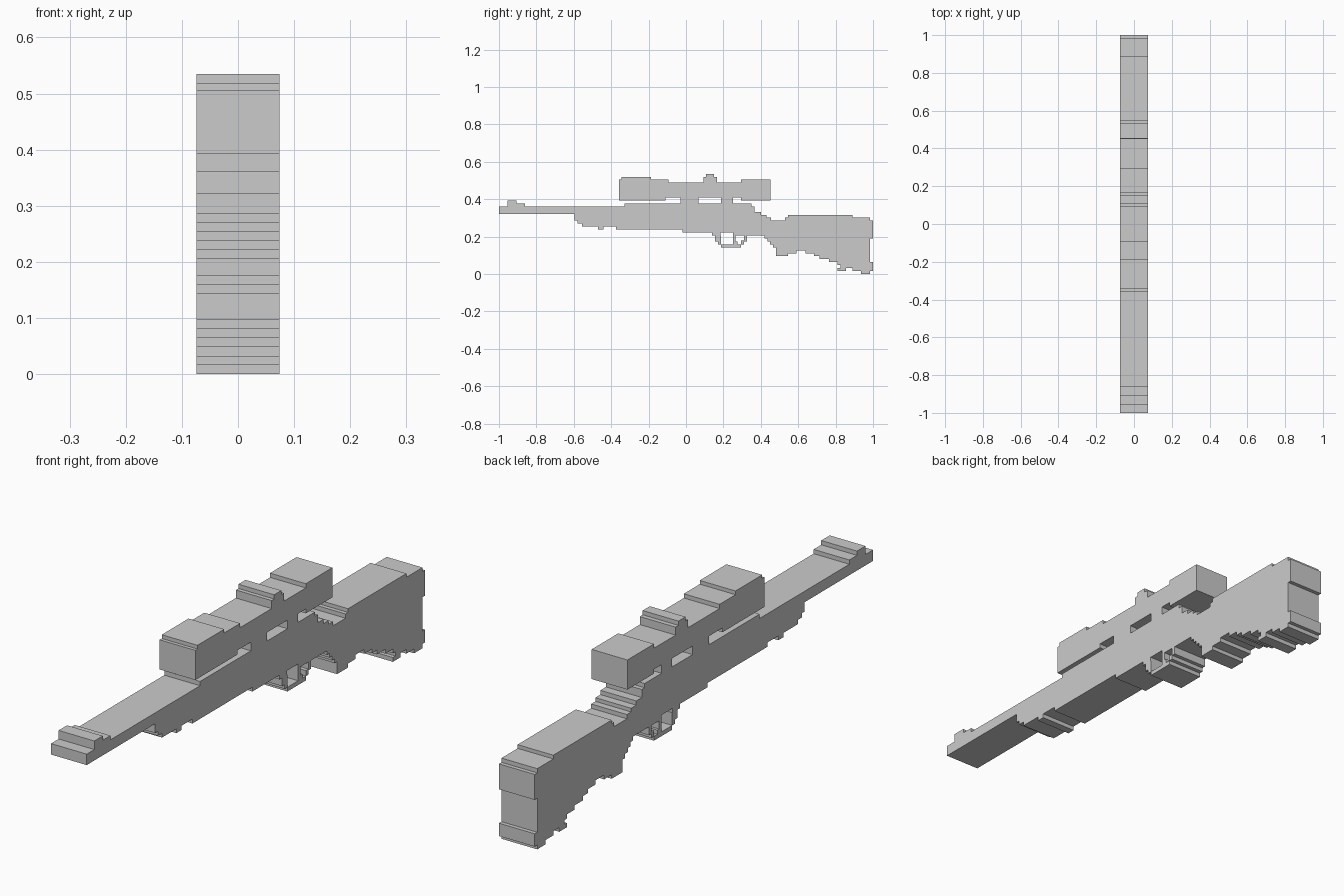
import bpy, bmesh

HALF_WIDTH = 0.074


def steps(y, runs):
    """Turn (end_y, z) runs into a stair-stepped line starting at y."""
    pts = []
    for end, z in runs:
        pts += [(y, z), (end, z)]
        y = end
    return pts


def slab(name, outline):
    """Extrude a side-view (y, z) outline across the full width."""
    bm = bmesh.new()
    face = bm.faces.new([bm.verts.new((-HALF_WIDTH, y, z)) for y, z in outline])
    ext = bmesh.ops.extrude_face_region(bm, geom=[face])
    moved = [v for v in ext["geom"] if isinstance(v, bmesh.types.BMVert)]
    bmesh.ops.translate(bm, verts=moved, vec=(2 * HALF_WIDTH, 0, 0))
    bmesh.ops.recalc_face_normals(bm, faces=bm.faces)
    mesh = bpy.data.meshes.new(name)
    bm.to_mesh(mesh)
    bm.free()
    obj = bpy.data.objects.new(name, mesh)
    bpy.context.collection.objects.link(obj)
    return obj


def stepped(name, y, bottom, top):
    return slab(name, steps(y, bottom) + steps(y, top)[::-1])


def block(name, y0, y1, z0, z1):
    return slab(name, [(y0, z0), (y1, z0), (y1, z1), (y0, z1)])


# Barrel, fore-end, receiver, grip and stock in one silhouette
body_bottom = [
    (-0.595, 0.321), (-0.58, 0.286), (-0.555, 0.270), (-0.47, 0.254),
    (-0.44, 0.238), (-0.375, 0.254), (-0.02, 0.238), (0.14, 0.222),
    (0.185, 0.206), (0.25, 0.222), (0.42, 0.206), (0.435, 0.191),
    (0.45, 0.175), (0.465, 0.159), (0.48, 0.143), (0.545, 0.096),
    (0.59, 0.111), (0.64, 0.127), (0.685, 0.111), (0.715, 0.096),
    (0.765, 0.080), (0.81, 0.064), (0.825, 0.048), (0.855, 0.016),
    (0.89, 0.032), (0.935, 0.016), (0.985, 0.0)]
body_top = [
    (-0.955, 0.362), (-0.905, 0.394), (-0.86, 0.378), (-0.33, 0.362),
    (0.35, 0.378), (0.367, 0.362), (0.40, 0.332), (0.43, 0.316),
    (0.455, 0.302), (0.53, 0.286), (0.545, 0.302), (0.89, 0.316),
    (0.985, 0.302)]
stepped("rifle_body", -1.0, body_bottom, body_top)

# Butt pads and the sling spur under the stock
block("butt_pad_upper", 0.985, 1.0, 0.191, 0.286)
block("butt_pad_lower", 0.985, 1.0, 0.016, 0.064)
block("sling_spur", 0.81, 0.825, 0.016, 0.032)

# Telescopic sight with raised adjustment knob
stepped("scope", -0.358,
        [(-0.11, 0.394), (0.295, 0.410), (0.452, 0.394)],
        [(-0.345, 0.505), (-0.187, 0.519), (-0.093, 0.505), (0.093, 0.489),
         (0.108, 0.519), (0.15, 0.535), (0.167, 0.519), (0.295, 0.489),
         (0.452, 0.505)])

# Scope mounts
for label, y0, y1 in (("front", -0.03, 0.067), ("rear", 0.187, 0.25)):
    block(f"scope_mount_{label}", y0, y1, 0.378, 0.410)

# Trigger guard: stepped loop open at the top, with the trigger inside
slab("trigger_guard",
     steps(0.155, [(0.17, 0.175), (0.187, 0.159), (0.295, 0.143),
                   (0.31, 0.159), (0.325, 0.175)])
     + [(0.325, 0.206), (0.31, 0.206), (0.31, 0.180), (0.295, 0.180),
        (0.295, 0.159), (0.187, 0.159), (0.187, 0.206), (0.155, 0.206)])
slab("trigger", [(0.25, 0.159), (0.275, 0.159), (0.275, 0.175), (0.265, 0.175),
                 (0.265, 0.206), (0.25, 0.206)])
